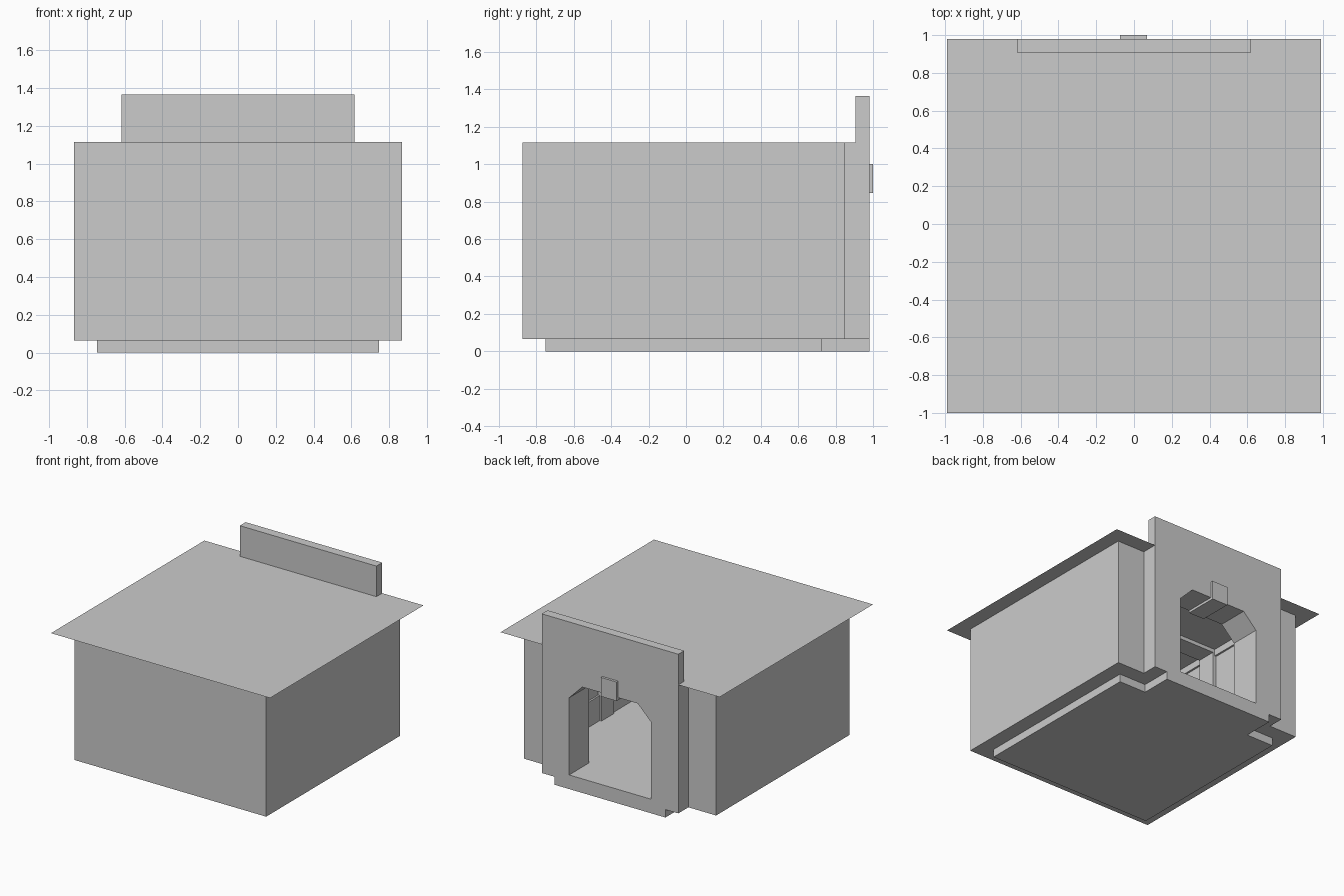
import bpy
import bmesh

cube = bpy.data.objects.get("Cube")
if cube:
    bpy.data.objects.remove(cube, do_unlink=True)

# Single plain grey
GREY = (0.6, 0.6, 0.6, 1.0)
grey = bpy.data.materials.new("plain_grey")
grey.use_nodes = True
grey.diffuse_color = GREY
grey.node_tree.nodes["Principled BSDF"].inputs["Base Color"].default_value = GREY


def finish(name, bm):
    mesh = bpy.data.meshes.new(name)
    bm.to_mesh(mesh)
    bm.free()
    mesh.materials.append(grey)
    obj = bpy.data.objects.new(name, mesh)
    bpy.context.collection.objects.link(obj)
    return obj


def box(name, xs, ys, zs):
    bm = bmesh.new()
    bmesh.ops.create_cube(bm, size=1)
    for v in bm.verts:
        for axis, (low, high) in enumerate((xs, ys, zs)):
            v.co[axis] = high if v.co[axis] > 0 else low
    return finish(name, bm)


def extrude_y(name, outline, y0, y1):
    bm = bmesh.new()
    face = bm.faces.new([bm.verts.new((x, y0, z)) for x, z in outline])
    moved = bmesh.ops.extrude_face_region(bm, geom=[face])["geom"]
    for v in moved:
        if isinstance(v, bmesh.types.BMVert):
            v.co.y = y1
    bmesh.ops.recalc_face_normals(bm, faces=bm.faces)
    return finish(name, bm)


OUT, IN = 0.867, 0.745            # half widths outside and inside
FRONT, FRONT_IN = -0.875, -0.75   # closed end
BACK_IN, BACK, DOOR = 0.725, 0.85, 0.98
BASE, FLOOR, ROOF, TOP = 0.065, 0.115, 1.115, 1.365
SIDES = (("left", 1), ("right", -1))


def span(side, a, b):
    return tuple(sorted((side * a, side * b)))


# Floor and base
box("base_slab", (-IN, IN), (FRONT_IN, BACK_IN), (0, BASE))
box("floor", (-IN, IN), (FRONT_IN, BACK_IN), (BASE, FLOOR))
box("threshold_base", (-0.5, 0.5), (BACK_IN, DOOR), (0, BASE))
box("threshold", (-0.37, 0.37), (BACK_IN, DOOR), (BASE, FLOOR))

# Walls
box("front_wall", (-OUT, OUT), (FRONT, FRONT_IN), (BASE, ROOF))
for label, s in SIDES:
    box(label + "_wall", span(s, IN, OUT), (FRONT_IN, BACK), (BASE, ROOF))
    box(label + "_back_wall", span(s, 0.617, IN), (BACK_IN, BACK), (BASE, ROOF))

# Doorway wall with a chamfered opening
half = [(0.25, 0.865), (0.37, 0.745), (0.37, BASE), (0.617, BASE), (0.617, ROOF)]
extrude_y("doorway_wall", half + [(-x, z) for x, z in reversed(half)], BACK_IN, DOOR)
box("doorway_parapet", (-0.617, 0.617), (0.905, DOOR), (ROOF, TOP))
box("keystone", (-0.073, 0.07), (BACK_IN, 1.0), (0.845, 1.0))

# Overhanging roof sheet
bm = bmesh.new()
corners = [(-0.99, -1), (0.99, -1), (0.99, DOOR), (-0.99, DOOR)]
bm.faces.new([bm.verts.new((x, y, ROOF)) for x, y in corners])
finish("roof_sheet", bm)

# Interior rib, skirting panels and cornices
TRIM = 0.03
RIB = (-0.09, 0.07)
box("ceiling_beam", (-IN, IN), RIB, (ROOF - TRIM, ROOF))
for label, s in SIDES:
    box(label + "_pilaster", span(s, IN - TRIM, IN), RIB, (FLOOR, ROOF))
    for part, ys in (("front", (FRONT_IN, RIB[0])), ("back", (RIB[1], BACK_IN))):
        box(f"{label}_{part}_skirting", span(s, IN - TRIM / 2, IN), ys, (FLOOR, 0.32))
        box(f"{label}_{part}_cornice", span(s, IN - TRIM / 2, IN), ys, (1.06, ROOF))
